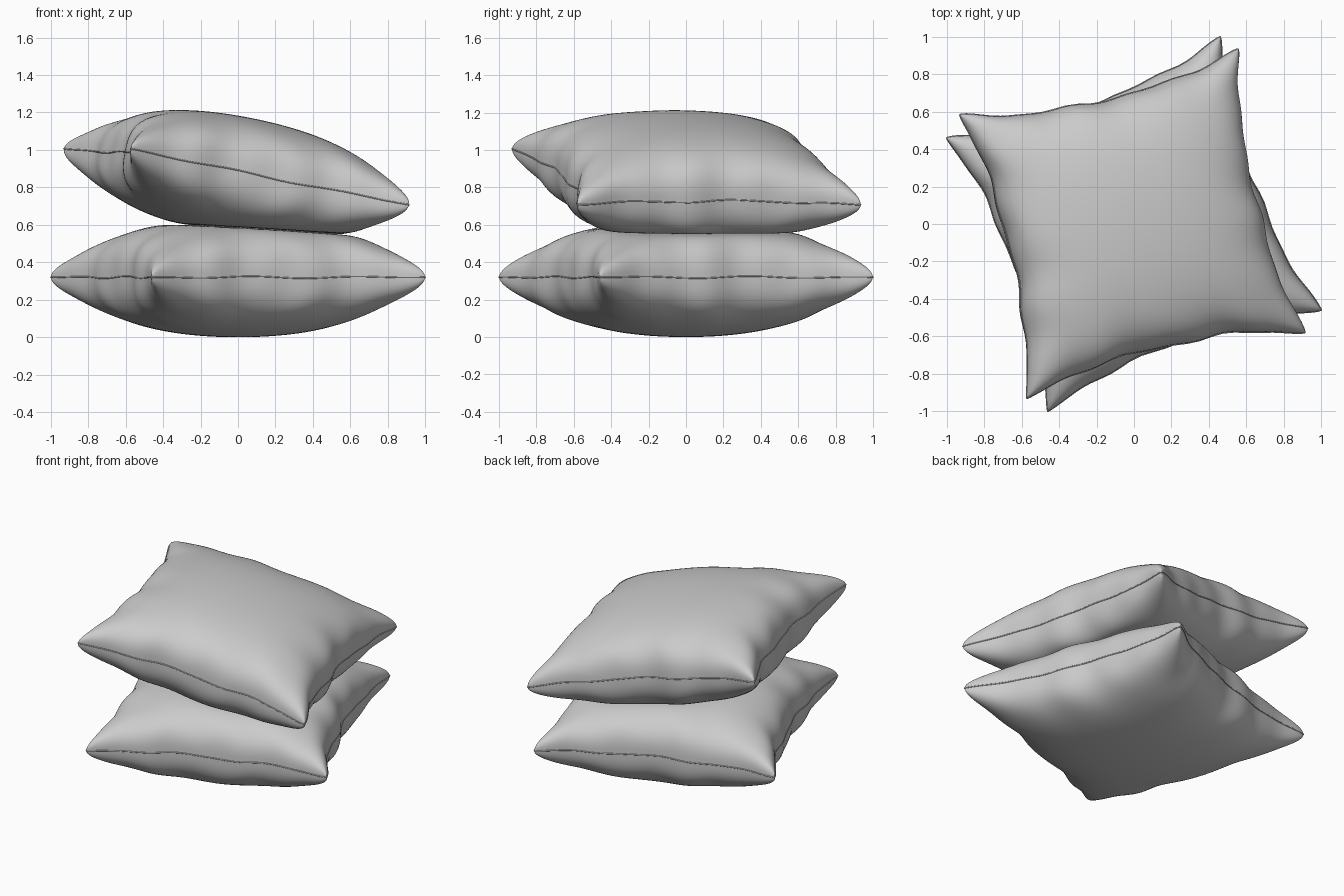
import bpy, bmesh
from math import sin, pi, radians
from mathutils import Matrix, Vector

if "Cube" in bpy.data.objects:
    bpy.data.objects.remove(bpy.data.objects["Cube"])

HALF, PUFF, N = 0.80, 0.32, 72


def pinch(v, phase):
    # inward gathering of the seam, deepest at mid-edge, with small ripples
    f = max(0.0, 1 - abs(v)**2.8)
    return 0.122 * f + f * (0.008 * sin(9 * v + phase) + 0.005 * sin(17 * v + 2 * phase))


def cushion_point(u, v, side):
    pu, pv = 0.4 if u > 0 else 2.6, 1.1 if v > 0 else 3.4
    x = u * (HALF - pinch(v, pu) * abs(u)**1.5)
    y = v * (HALF - pinch(u, pv) * abs(v)**1.5)
    # blunt the corner tips
    blunt = 1 - 0.028 * abs(u * v)**16
    fu, fv = max(0.0, 1 - u * u), max(0.0, 1 - v * v)
    h = PUFF * (fu * fv)**0.365
    # soft folds running in from each seam
    folds = (u**6 * fv * sin(12 * v + 3 * u + pu) + v**6 * fu * sin(12 * u + 3 * v + pv))
    h *= 1 + 0.08 * folds
    wave = 0.006 * (u**8 * fv * sin(8 * v + pu) + v**8 * fu * sin(8 * u + pv))
    return Vector((x * blunt, y * blunt, side * h + wave))


def contact(x, y):
    return 0.582 - 0.062 * x - 0.014 * y


def squash(p, sign):
    # smooth flattening against the other cushion
    d = sign * (p.z - contact(p.x, p.y))
    k = 0.02
    d = 0.5 * (d + (d * d + k * k)**0.5)
    p.z = contact(p.x, p.y) + sign * (d - 0.002)
    return p


def build(name, matrix, contact_side, sign):
    bm = bmesh.new()
    ts = [sin(pi / 2 * (2 * i / N - 1)) for i in range(N + 1)]

    def place(u, v, side):
        p = matrix @ cushion_point(u, v, side)
        edge = max(abs(u), abs(v)) > 0.9999
        return squash(p, sign) if side == contact_side and not edge else p

    # top and bottom panels welded along the rim
    for side in (1, -1):
        g = [[bm.verts.new(place(u, v, side)) for v in ts] for u in ts]
        for i in range(N):
            for j in range(N):
                q = [g[i][j], g[i + 1][j], g[i + 1][j + 1], g[i][j + 1]]
                bm.faces.new(q if side > 0 else q[::-1])
    bmesh.ops.remove_doubles(bm, verts=bm.verts, dist=0.0002)
    me = bpy.data.meshes.new(name)
    bm.to_mesh(me)
    bm.free()
    for f in me.polygons:
        f.use_smooth = True
    bpy.context.collection.objects.link(bpy.data.objects.new(name, me))

    # thin stitched seam around the rim
    cu = bpy.data.curves.new(name + "_seam", 'CURVE')
    cu.dimensions = '3D'
    cu.bevel_depth = 0.004
    cu.bevel_resolution = 1
    rim = ([(t, -1) for t in ts[:-1]] + [(1, t) for t in ts[:-1]]
           + [(-t, 1) for t in ts[:-1]] + [(-1, -t) for t in ts[:-1]])[::2]
    sp = cu.splines.new('POLY')
    sp.points.add(len(rim) - 1)
    for pt, (u, v) in zip(sp.points, rim):
        pt.co = (*(matrix @ cushion_point(u, v, 1)), 1)
    sp.use_cyclic_u = True
    sp.use_smooth = True
    bpy.context.collection.objects.link(bpy.data.objects.new(name + "_seam", cu))


# lower cushion lies flat, upper cushion leans on it
build("lower_cushion", Matrix.Translation((0, 0, 0.32)) @ Matrix.Rotation(radians(20.3), 4, 'Z'), 1, -1)
build("upper_cushion", Matrix.Translation((-0.008, 0.002, 0.857))
      @ Matrix.Rotation(radians(13.3), 4, 'Z') @ Matrix.Rotation(radians(11.1), 4, 'Y'), -1, 1)
